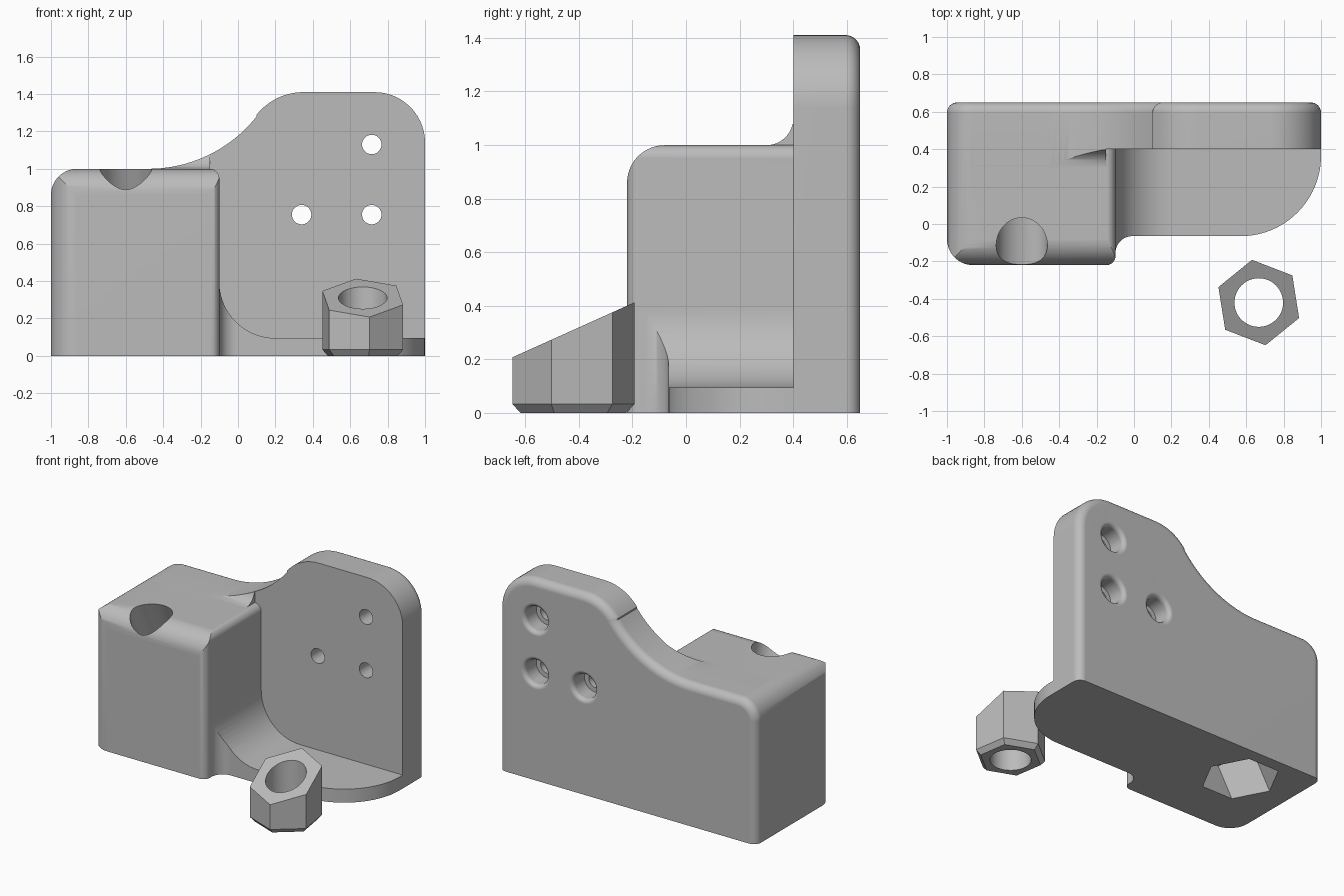
import bpy, bmesh
from math import sin, cos, radians, atan
from mathutils import Matrix, Vector

if "Cube" in bpy.data.objects:
    bpy.data.objects.remove(bpy.data.objects["Cube"])

GREY = (0.5, 0.5, 0.5, 1)
grey = bpy.data.materials.new("plain grey")
grey.use_nodes = True
grey.diffuse_color = GREY
grey.node_tree.nodes["Principled BSDF"].inputs["Base Color"].default_value = GREY


def arc(cx, cy, r, start, end, n=14):
    steps = [radians(start + (end - start) * i / n) for i in range(n + 1)]
    return [(cx + r * cos(a), cy + r * sin(a)) for a in steps]


def make(name, bm):
    bmesh.ops.recalc_face_normals(bm, faces=bm.faces)
    mesh = bpy.data.meshes.new(name)
    bm.to_mesh(mesh)
    bm.free()
    ob = bpy.data.objects.new(name, mesh)
    bpy.context.collection.objects.link(ob)
    mesh.materials.append(grey)
    return ob


def prism(name, outline, low, high, axis, round_high=0):
    """Extrude an outline along an axis, optionally rounding the high cap."""
    place = {"x": lambda a, b, h: (h, a, b),
             "y": lambda a, b, h: (a, h, b),
             "z": lambda a, b, h: (a, b, h)}[axis]
    bm = bmesh.new()
    rings = [[bm.verts.new(place(a, b, h)) for a, b in outline] for h in (low, high)]
    for ring in rings:
        cap = bm.faces.new(ring)
    n = len(outline)
    for i in range(n):
        j = (i + 1) % n
        bm.faces.new((rings[0][i], rings[0][j], rings[1][j], rings[1][i]))
    bmesh.ops.recalc_face_normals(bm, faces=bm.faces)
    if round_high:
        bmesh.ops.bevel(bm, geom=list(cap.edges), offset=round_high, segments=8,
                        profile=0.5, affect="EDGES", clamp_overlap=False)
    return make(name, bm)


def loft(name, rings, matrix=Matrix()):
    """Skin a stack of rings that share one point count."""
    bm = bmesh.new()
    rows = [[bm.verts.new(matrix @ Vector(p)) for p in ring] for ring in rings]
    bm.faces.new(rows[0])
    bm.faces.new(rows[-1])
    for low, high in zip(rows, rows[1:]):
        for i in range(len(low)):
            j = (i + 1) % len(low)
            bm.faces.new((low[i], low[j], high[j], high[i]))
    return make(name, bm)


def ring(r, z, sides=48, turn=0):
    return [(x, y, z) for x, y in arc(0, 0, r, turn, turn + 360, sides)[:-1]]


def combine(target, cutter, operation="DIFFERENCE"):
    mod = target.modifiers.new("cut", "BOOLEAN")
    mod.operation, mod.object, mod.solver = operation, cutter, "EXACT"
    bpy.context.view_layer.objects.active = target
    bpy.ops.object.modifier_apply(modifier=mod.name)
    bpy.data.objects.remove(cutter)


def smooth(ob, angle=30):
    ob.data.shade_smooth()
    ob.data.set_sharp_from_angle(angle=radians(angle))
    mod = ob.modifiers.new("even shading", "WEIGHTED_NORMAL")
    mod.keep_sharp = True


# Bracket body: front outline with a rounded back rim
front = ([(-1, -0.3)] + arc(-0.86, 0.86, 0.14, 180, 90)
         + arc(-0.48, 1.74, 0.74, 270, 321.5, 20)
         + arc(0.35, 1.09, 0.32, 141.5, 90)
         + arc(0.73, 1.14, 0.27, 90, 0) + [(1, -0.3)])
bracket = prism("bracket", front, -0.5, 0.65, "y", 0.055)

# Side outline: rounded block front and a fillet up to the back plate
side = ([(-0.6, -0.4), (-0.6, 0.859)] + arc(-0.08, 0.859, 0.14, 180, 90)
        + arc(0.3, 1.099, 0.1, 270, 360) + [(0.4, 1.6), (0.8, 1.6), (0.8, -0.4)])
combine(bracket, prism("side_trim", side, -1.3, 1.3, "x"), "INTERSECT")

# Open corner above the floor, with a fillet against the block
corner = ([(1.5, 0.095)] + arc(0.2, 0.395, 0.3, 270, 180)
          + arc(-0.15, 0.95, 0.05, 0, 90) + [(-0.15, 1.7), (1.5, 1.7)])
combine(bracket, prism("corner_cut", corner, -1, 0.401, "y"))

# Plan outline: block corners and the rounded floor
plan = ([(-1.2, -0.08)] + arc(-0.86, -0.08, 0.14, 180, 270)
        + arc(-0.149, -0.17, 0.05, 270, 360) + arc(-0.009, -0.155, 0.09, 180, 90)
        + arc(0.57, 0.365, 0.43, 270, 360, 24)
        + [(1.2, 0.365), (1.2, 0.8), (-1.2, 0.8)])
combine(bracket, prism("plan_trim", plan, 0, 1.65, "z"), "INTERSECT")

# Tilted bolt hole with a hexagonal nut pocket below
tilt = Matrix.Translation((-0.6, 0.333, 0)) @ Matrix.Rotation(atan(0.45), 4, "X")
combine(bracket, loft("bolt_hole", [ring(0.137, -0.2), ring(0.137, 1.4)], tilt))
combine(bracket, loft("nut_pocket", [ring(0.24, -0.3, 6), ring(0.24, 0.42, 6)], tilt))

# Screw holes with rounded counterbores on the back
flare = [(0.085 + 0.03 * (1 - cos(radians(a))), 0.62 + 0.03 * sin(radians(a)))
         for a in range(0, 91, 15)]
steps = [(0.052, 0.3), (0.052, 0.52), (0.085, 0.52)] + flare + [(0.115, 0.7)]
for x, z in ((0.34, 0.755), (0.715, 0.755), (0.715, 1.13)):
    facing_back = Matrix.Translation((x, 0, z)) @ Matrix.Rotation(radians(-90), 4, "X")
    combine(bracket, loft("screw_cut", [ring(r, h, 32) for r, h in steps], facing_back))
smooth(bracket)

# Hexagonal nut with a sloping top and a chamfered base
top = [(x, y, 0.31 + 0.45 * y) for x, y, _ in ring(0.231, 0, 6, 39)]
at = Matrix.Translation((0.667, -0.42, 0))
nut = loft("nut", [ring(0.2, 0, 6, 39), ring(0.231, 0.033, 6, 39), top], at)
combine(nut, loft("nut_hole", [ring(0.13, -0.2), ring(0.13, 0.7)], at))
smooth(nut)
